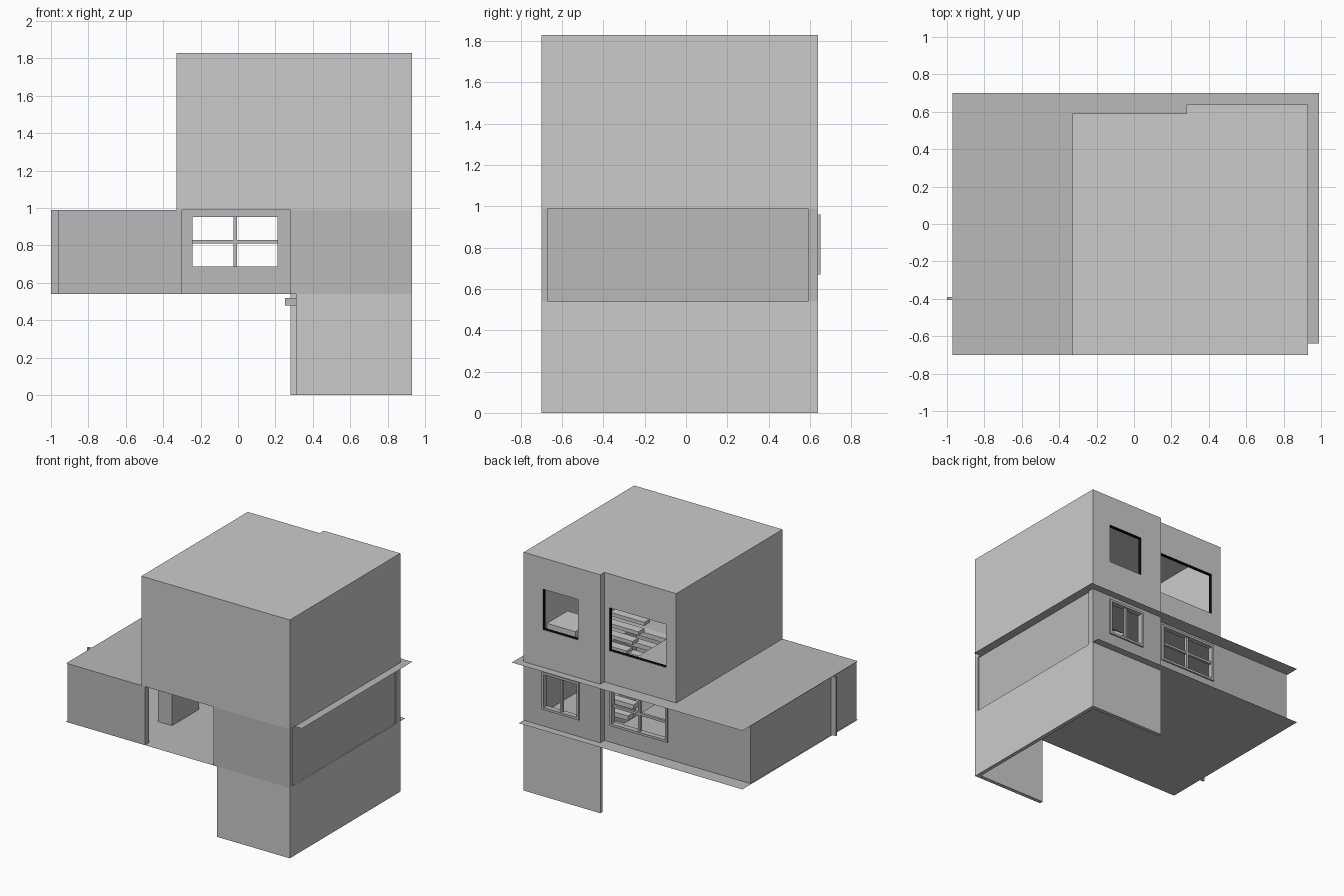
import bpy, bmesh

if "Cube" in bpy.data.objects:
    bpy.data.objects.remove(bpy.data.objects["Cube"], do_unlink=True)


def material(name, v):
    m = bpy.data.materials.new(name)
    m.use_nodes = True
    m.diffuse_color = (v, v, v, 1)
    m.node_tree.nodes["Principled BSDF"].inputs["Base Color"].default_value = (v, v, v, 1)
    return m


light = material("light grey", 0.6)
mid = material("mid grey", 0.49)
black = material("black", 0.003)

GROUND, FLOOR, EAVE, ROOF = 0.0, 0.54, 0.99, 1.83   # storey levels
LEFT, WING_END, STEP, RIGHT = -0.33, -0.96, 0.28, 0.93
FRONT, BACK, BACK_STEP = -0.70, 0.59, 0.64
T = 0.03                                            # wall thickness


def finish(name, bm, *mats):
    bmesh.ops.recalc_face_normals(bm, faces=bm.faces)
    me = bpy.data.meshes.new(name)
    bm.to_mesh(me)
    bm.free()
    for m in mats:
        me.materials.append(m)
    ob = bpy.data.objects.new(name, me)
    bpy.context.collection.objects.link(ob)
    return ob


def box(name, x, y, z, mat):
    bm = bmesh.new()
    bmesh.ops.create_cube(bm, size=1)
    for v in bm.verts:
        for i, (a, b) in enumerate((x, y, z)):
            v.co[i] = b if v.co[i] > 0 else a
    return finish(name, bm, mat)


def pierced_wall(name, x, z, hole_x, hole_z, y, mat, reveal):
    """Wall facing the back with one rectangular opening."""
    bm = bmesh.new()
    xs = (x[0], *hole_x, x[1])
    zs = (z[0], *hole_z, z[1])
    grid = [[bm.verts.new((a, y, b)) for b in zs] for a in xs]
    for i in range(3):
        for j in range(3):
            if (i, j) != (1, 1):
                bm.faces.new((grid[i][j], grid[i + 1][j], grid[i + 1][j + 1], grid[i][j + 1]))
    ext = bmesh.ops.extrude_face_region(bm, geom=bm.faces[:], use_keep_orig=True)
    for v in ext["geom"]:
        if isinstance(v, bmesh.types.BMVert):
            v.co.y -= T
    # faces lining the opening
    for f in bm.faces:
        c = f.calc_center_median()
        inside = hole_x[0] - .001 < c.x < hole_x[1] + .001 and hole_z[0] - .001 < c.z < hole_z[1] + .001
        f.material_index = int(inside)
    return finish(name, bm, mat, reveal)


def polygon(name, points, z, mat, depth=0):
    bm = bmesh.new()
    f = bm.faces.new([bm.verts.new((x, y, z)) for x, y in points])
    if depth:
        ext = bmesh.ops.extrude_face_region(bm, geom=[f], use_keep_orig=True)
        bmesh.ops.translate(bm, vec=(0, 0, -depth),
                            verts=[g for g in ext["geom"] if isinstance(g, bmesh.types.BMVert)])
    ob = finish(name, bm, mat)
    if not depth and ob.data.polygons[0].normal.z < 0:
        ob.data.flip_normals()
    return ob


def window_frame(name, x, z, y, cross):
    b = 0.018
    depth = (y - T, y + 0.012)
    cx, cz = sum(x) / 2, sum(z) / 2
    for side, a in (("right", x[0]), ("left", x[1] - b)):
        box(f"{name}_{side}_jamb", (a, a + b), depth, z, mid)
    for side, a in (("sill", z[0]), ("head", z[1] - b)):
        box(f"{name}_{side}", x, depth, (a, a + b), mid)
    bar = (y - 0.02, y)
    box(f"{name}_mullion", (cx - b / 2, cx + b / 2), bar, z, mid)
    if cross:
        box(f"{name}_crossbar", x, bar, (cz - b / 2, cz + b / 2), mid)


def stairs(name, x, y0, y1, z0, z1, steps, mat):
    run, rise = (y1 - y0) / steps, (z1 - z0) / steps
    for i in range(steps):
        ya, yb = sorted((y0 + run * i, y0 + run * (i + 1)))
        top = z0 + rise * (i + 1)
        box(f"{name}_{i + 1}", x, (ya, yb), (top - rise * 0.6, top), mat)


# Lower storey, open underneath and on the wing side
low = (GROUND, FLOOR)
box("lower_front_wall", (STEP + T, RIGHT), (FRONT, FRONT + T), low, light)
box("lower_back_wall", (STEP, RIGHT), (BACK_STEP - T, BACK_STEP), low, light)
box("lower_side_wall", (RIGHT - T, RIGHT), (FRONT + T, BACK_STEP - T), low, light)

# Middle storey with the wing and an open porch
storey = (FLOOR, EAVE)
box("wing_front_wall", (WING_END, LEFT), (FRONT, FRONT + T), storey, mid)
box("porch_post", (LEFT, LEFT + T), (FRONT, FRONT + 0.05), storey, mid)
box("middle_front_wall", (STEP, RIGHT), (FRONT, FRONT + T), storey, mid)
box("wing_side_wall", (WING_END, WING_END + T), (FRONT + T, BACK - T), storey, mid)
box("middle_side_wall", (RIGHT - 0.04, RIGHT - 0.01), (FRONT + T, BACK), storey, mid)
box("middle_corner_post", (RIGHT - 0.04, RIGHT), (BACK, BACK_STEP - T), storey, mid)
box("porch_pier", (LEFT - 0.12, LEFT), (-0.33, 0.0), storey, mid)
box("middle_step_wall", (STEP, STEP + T), (BACK - T, BACK_STEP - T), storey, mid)
box("wing_drain_post", (-1.0, WING_END), (-0.405, -0.39), storey, mid)

wide_x, wide_z = (-0.26, 0.23), (0.67, 0.97)
slim_x, slim_z = (0.455, 0.77), (0.67, 0.96)
pierced_wall("middle_back_wall", (WING_END, STEP), storey, wide_x, wide_z, BACK, mid, mid)
pierced_wall("middle_back_step_wall", (STEP, RIGHT), storey, slim_x, slim_z, BACK_STEP, mid, mid)
window_frame("wide_window", wide_x, wide_z, BACK, True)
window_frame("slim_window", slim_x, slim_z, BACK_STEP, False)

# Thin floor sheets, split around the stairwell
well_x, well_y = (0.33, 0.62), (-0.30, 0.28)
for label, z, start in (("floor", FLOOR, FRONT), ("eave", EAVE, FRONT)):
    parts = {"wing": (-0.97, well_x[0], start, 0.70),
             "side": (well_x[1], RIGHT, start, 0.70),
             "front": (*well_x, start, well_y[0]),
             "back": (*well_x, well_y[1], 0.70)}
    if label == "eave":
        parts["overhang"] = (RIGHT, 0.99, -0.64, 0.70)
    for part, (a, b, c, d) in parts.items():
        polygon(f"{label}_sheet_{part}", [(a, c), (b, c), (b, d), (a, d)], z, mid)

# Upper storey
high = (EAVE, ROOF - T)
box("upper_front_wall", (LEFT, RIGHT), (FRONT, FRONT + T), high, light)
box("upper_wing_side_wall", (LEFT, LEFT + T), (FRONT + T, BACK - T), high, light)
box("upper_side_wall", (RIGHT - T, RIGHT), (FRONT + T, BACK_STEP - T), high, light)
box("upper_step_wall", (STEP, STEP + T), (BACK - T, BACK_STEP - T), high, light)
pierced_wall("upper_back_wall", (LEFT, STEP), high, (-0.245, 0.235), (1.24, 1.57),
             BACK, light, black)
pierced_wall("upper_back_step_wall", (STEP, RIGHT), high, (0.47, 0.765), (1.28, 1.59),
             BACK_STEP, light, black)
polygon("flat_roof", [(LEFT, FRONT), (RIGHT, FRONT), (RIGHT, BACK_STEP), (STEP, BACK_STEP),
                      (STEP, BACK), (LEFT, BACK)], ROOF, light, T)

# Stairs and landings inside
stairs("middle_stair", well_x, 0.30, -0.30, 0.46, EAVE, 9, light)
stairs("upper_stair", well_x, 0.32, -0.25, EAVE, 1.36, 8, light)
box("upper_landing", (well_x[0], RIGHT - T), (-0.45, -0.25), (1.30, 1.36), light)
box("upper_ledge", (0.66, RIGHT - T), (0.15, 0.40), (EAVE, 1.20), light)
box("lower_stair_beam", (0.25, 0.32), (0.0, 0.30), (0.48, 0.52), mid)
